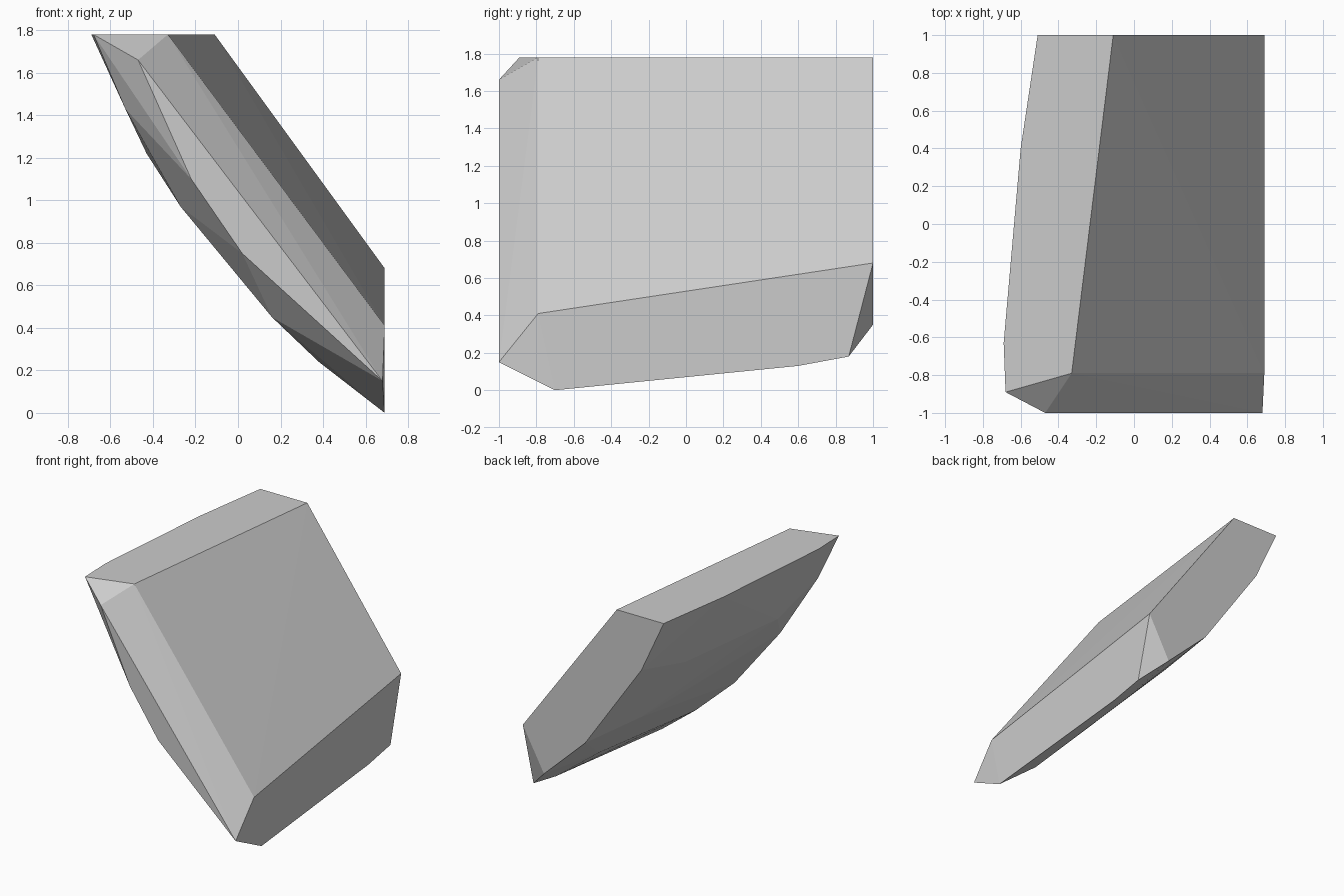
import bpy
import bmesh

default_cube = bpy.data.objects.get("Cube")
if default_cube:
    bpy.data.objects.remove(default_cube, do_unlink=True)

# Plain grey stone
stone = bpy.data.materials.new("light_grey_stone")
stone.use_nodes = True
grey = (0.6, 0.6, 0.6, 1.0)
stone.diffuse_color = grey
stone.node_tree.nodes["Principled BSDF"].inputs["Base Color"].default_value = grey

# Corners of the slab, grouped by the cut they lie on
TOP, BACK, FRONT, SIDE = 1.78, 1.0, -1.0, 0.69
top_cut = [(x, y, TOP) for x, y in (
    (-0.51, BACK), (-0.6, 0.4), (-0.69, -0.63),
    (-0.68, -0.89), (-0.33, -0.79), (-0.11, BACK))]
side_cut = [(SIDE, y, z) for y, z in (
    (-0.79, 0.41), (BACK, 0.68), (0.87, 0.18), (0.6, 0.13), (-0.7, 0))]
back_cut = [(x, BACK, z) for x, z in (
    (-0.32, 1.37), (0.16, 0.68), (0.51, 0.35))]
front_cut = [(x, FRONT, z) for x, z in (
    (-0.47, 1.66), (-0.22, 1.1), (0.02, 0.75), (0.68, 0.15))]

# Rounded underside: a keel near the front and a shallow bulge towards the back
keel = [(-0.53, -0.85, 1.43), (-0.43, -0.5, 1.22), (-0.27, -0.76, 0.97),
        (0.16, -0.82, 0.45), (0.38, -0.66, 0.24)]
bulge = [(x, 0.45, z) for x, z in ((-0.31, 1.22), (0.06, 0.7), (0.42, 0.33))]

# Wrap the corners into one faceted chunk
bm = bmesh.new()
for corner in top_cut + side_cut + back_cut + front_cut + keel + bulge:
    bm.verts.new(corner)
hull = bmesh.ops.convex_hull(bm, input=bm.verts[:])
loose = [v for v in bm.verts if not v.link_faces]
bmesh.ops.delete(bm, geom=loose, context="VERTS")

# Merge triangles lying in the same flat cut
bmesh.ops.dissolve_limit(bm, angle_limit=0.01, verts=bm.verts[:], edges=bm.edges[:])
bmesh.ops.recalc_face_normals(bm, faces=bm.faces[:])

mesh = bpy.data.meshes.new("rock_slab")
bm.to_mesh(mesh)
bm.free()
mesh.materials.append(stone)
rock = bpy.data.objects.new("rock_slab", mesh)
bpy.context.collection.objects.link(rock)
